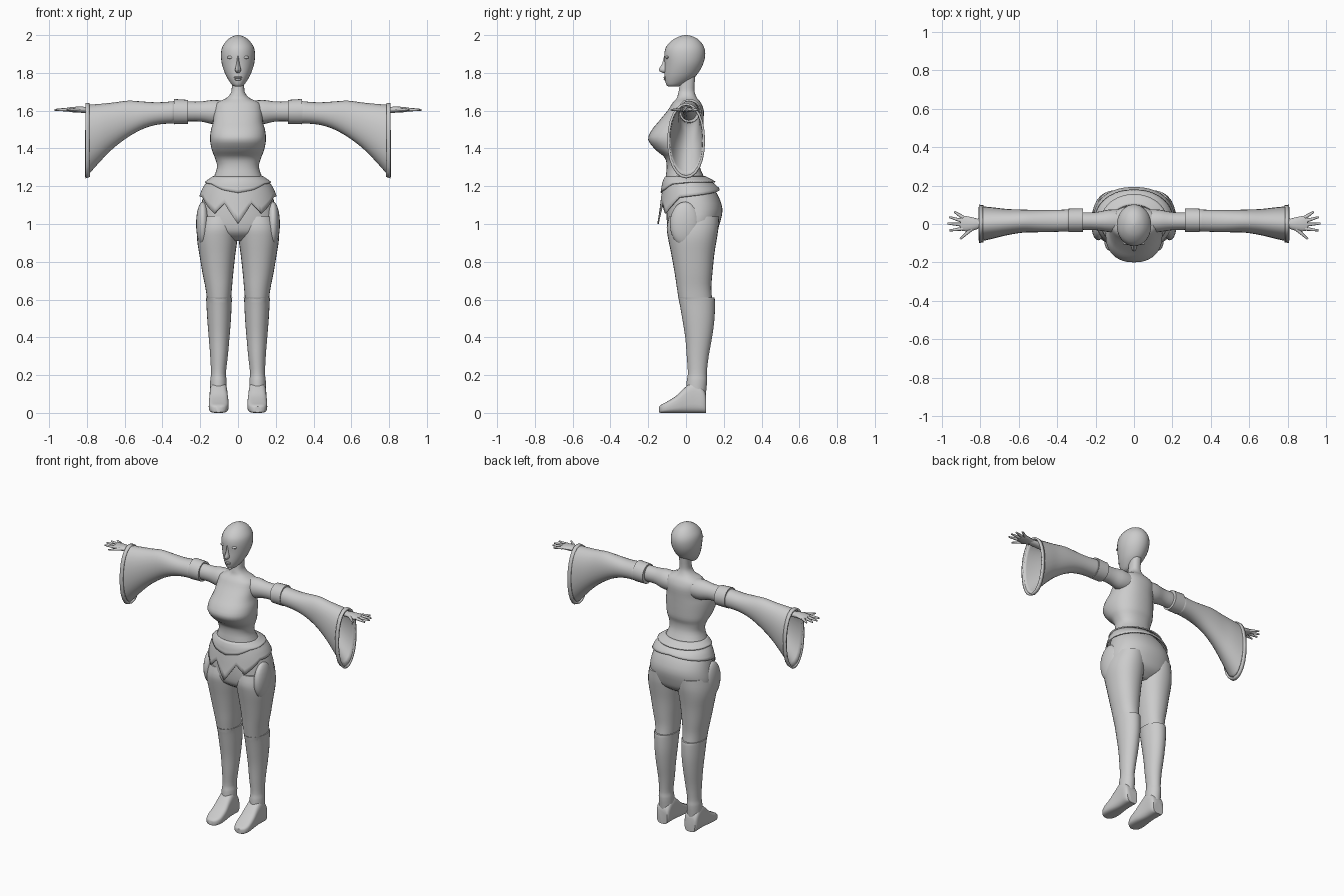
import bpy, bmesh, math
from mathutils import Vector, Matrix


def finish(name, bm, mirror=False, thick=0, angle=40):
    bmesh.ops.recalc_face_normals(bm, faces=bm.faces[:])
    me = bpy.data.meshes.new(name)
    bm.to_mesh(me)
    bm.free()
    ob = bpy.data.objects.new(name, me)
    bpy.context.collection.objects.link(ob)
    if thick:
        m = ob.modifiers.new("shell", 'SOLIDIFY')
        m.thickness, m.offset = thick, 0
    if mirror:
        ob.modifiers.new("mirror", 'MIRROR')
    bpy.ops.object.select_all(action='DESELECT')
    ob.select_set(True)
    bpy.context.view_layer.objects.active = ob
    bpy.ops.object.shade_smooth_by_angle(angle=math.radians(angle))
    return ob


def skin(bm, rows, caps):
    rings = [[bm.verts.new(p) for p in r] for r in rows]
    n = len(rings[0])
    for a, b in zip(rings, rings[1:]):
        for i in range(n):
            j = (i + 1) % n
            bm.faces.new((a[i], a[j], b[j], b[i]))
    if caps:
        bm.faces.new(rings[0])
        bm.faces.new(rings[-1])


def loft(name, axis, secs, n=28, p=1.0, sub=3, caps=True, **kw):
    """Sections are (position, u_min, u_max, v_min, v_max), smoothly interpolated."""
    rows = []
    k = len(secs)
    for i in range(k - 1):
        q = [Vector(secs[min(max(i + d, 0), k - 1)]) for d in (-1, 0, 1, 2)]
        for s in range(sub):
            t = s / sub
            rows.append(q[1] + 0.5 * t * (q[2] - q[0] + t * (2 * q[0] - 5 * q[1] + 4 * q[2] - q[3]
                        + t * (3 * (q[1] - q[2]) + q[3] - q[0]))))
    rows.append(Vector(secs[-1]))
    pts = []
    for a, u0, u1, v0, v1 in rows:
        ring = []
        for i in range(n):
            t = 2 * math.pi * i / n
            c, s = math.cos(t), math.sin(t)
            u = (u0 + u1) / 2 + (u1 - u0) / 2 * math.copysign(abs(c) ** p, c)
            v = (v0 + v1) / 2 + (v1 - v0) / 2 * math.copysign(abs(s) ** p, s)
            ring.append({'z': (u, v, a), 'x': (a, u, v), 'y': (u, a, v)}[axis])
        pts.append(ring)
    bm = bmesh.new()
    skin(bm, pts, caps)
    return finish(name, bm, **kw)


def upright(name, secs, **kw):
    """Centred vertical loft from (z, half_width, y_front, y_back)."""
    return loft(name, 'z', [(z, -w, w, f, b) for z, w, f, b in secs], **kw)


def ball(name, c, r, mirror=False):
    bm = bmesh.new()
    bmesh.ops.create_uvsphere(bm, u_segments=20, v_segments=12, radius=1,
                              matrix=Matrix.Translation(c) @ Matrix.Diagonal((*r, 1)))
    return finish(name, bm, mirror)


def skirt(name, prof, edge, n=72):
    """Flared shell; prof (z, half_width, y_front, y_back), edge (degrees from front, z)."""
    def lerp(table, x):
        for a, b in zip(table, table[1:]):
            if a[0] <= x <= b[0]:
                f = (x - a[0]) / (b[0] - a[0])
                return [g + (h - g) * f for g, h in zip(a[1:], b[1:])]
        return table[-1][1:]
    top = prof[-1][0]
    rows = []
    for r in range(6):
        ring = []
        for i in range(n):
            d = 360 * i / n
            low = lerp(edge, min(d, 360 - d))[0]
            z = top + (low - top) * r / 5
            w, f, b = lerp(prof, z)
            c = math.cos(math.radians(d))
            ring.append((w * math.sin(math.radians(d)), (f + b) / 2 - (b - f) / 2 * c, z))
        rows.append(ring)
    bm = bmesh.new()
    skin(bm, rows, False)
    return finish(name, bm, thick=0.008)


# Head and face
upright("head", [(1.727, .012, -.09, -.05), (1.735, .03, -.103, -.02), (1.765, .052, -.112, .03),
                 (1.80, .07, -.114, .065), (1.85, .086, -.113, .092), (1.90, .09, -.115, .102),
                 (1.94, .082, -.104, .094), (1.975, .056, -.07, .068), (1.993, .028, -.035, .035),
                 (2.0, .005, -.006, .006)], n=32)
upright("nose", [(1.89, .006, -.116, -.08), (1.85, .009, -.126, -.08), (1.815, .016, -.144, -.08),
                 (1.80, .008, -.122, -.08)], n=12)
ball("eye", (.039, -.099, 1.882), (.02, .01, .008), True)
ball("upper_lip", (0, -.109, 1.776), (.022, .011, .006))
ball("lower_lip", (0, -.107, 1.766), (.018, .011, .007))

# Torso with bust and neck
upright("torso", [(1.18, .155, -.10, .13), (1.24, .132, -.108, .10), (1.30, .111, -.102, .074),
                  (1.35, .122, -.112, .072), (1.39, .138, -.158, .084), (1.445, .148, -.20, .088),
                  (1.495, .144, -.183, .09), (1.54, .132, -.147, .092), (1.60, .128, -.098, .094),
                  (1.64, .115, -.072, .08), (1.665, .064, -.05, .06), (1.69, .04, -.042, .048),
                  (1.72, .033, -.036, .044), (1.79, .034, -.03, .05)], n=36, p=.88)

# Two-layer peplum at the hips
skirt("peplum_lower", [(1.0, .222, -.148, .2), (1.06, .216, -.138, .2), (1.14, .204, -.128, .195),
                       (1.19, .184, -.12, .17), (1.23, .155, -.112, .125)],
      [(0, 1.0), (20, 1.11), (35, 1.055), (65, 1.14), (110, 1.155), (180, 1.18)])
skirt("peplum_upper", [(1.15, .2, -.133, .18), (1.22, .174, -.122, .158), (1.25, .13, -.108, .10)],
      [(0, 1.165), (25, 1.18), (50, 1.21), (90, 1.222), (180, 1.222)])

# Trousers
upright("hips", [(1.22, .14, -.10, .12), (1.16, .178, -.10, .165), (1.08, .2, -.103, .193),
                 (1.0, .209, -.10, .178), (.95, .18, -.085, .155), (.91, .07, -.03, .10)], n=36, p=.9)
loft("trouser_leg", 'z', [(1.04, .01, .2, -.09, .175), (.98, 0, .215, -.102, .172),
                          (.92, .003, .217, -.094, .163), (.84, .014, .205, -.078, .15),
                          (.74, .025, .188, -.06, .14), (.66, .032, .172, -.048, .134),
                          (.585, .038, .162, -.036, .14)], p=.92, mirror=True)
ball("side_pocket", (.186, -.005, 1.0), (.036, .08, .118), True)

# Boots
loft("boot_shaft", 'z', [(.61, .03, .17, -.042, .15), (.59, .033, .168, -.036, .153),
                         (.50, .037, .163, -.02, .151), (.40, .045, .155, -.004, .138),
                         (.30, .054, .147, .004, .12), (.21, .064, .143, .01, .11),
                         (.17, .06, .147, .004, .112), (.09, .06, .147, .0, .104)], mirror=True)
loft("boot_foot", 'y', [(.107, .065, .14, 0, .09), (.09, .057, .15, 0, .13), (.04, .056, .15, 0, .165),
                        (-.005, .054, .151, 0, .135), (-.05, .05, .154, 0, .092),
                        (-.10, .052, .154, 0, .06), (-.13, .066, .142, 0, .044),
                        (-.142, .085, .122, .003, .033)], p=.6, mirror=True)

# Arms, bands and bell sleeves
loft("arm", 'x', [(.06, -.045, .075, 1.53, 1.65), (.13, -.042, .075, 1.528, 1.657),
                  (.20, -.032, .062, 1.543, 1.648), (.30, -.03, .06, 1.545, 1.648),
                  (.50, -.024, .05, 1.565, 1.64), (.70, -.02, .036, 1.58, 1.625),
                  (.83, -.022, .026, 1.588, 1.62)], n=20, mirror=True)
loft("arm_band", 'x', [(.265, -.042, .082, 1.53, 1.657), (.34, -.042, .08, 1.528, 1.662)],
     n=24, sub=1, mirror=True)
loft("bell_sleeve", 'x', [(.33, -.036, .073, 1.536, 1.648), (.42, -.038, .07, 1.53, 1.641),
                          (.50, -.04, .07, 1.508, 1.645), (.58, -.042, .072, 1.465, 1.65),
                          (.66, -.055, .075, 1.405, 1.64), (.73, -.072, .083, 1.335, 1.633),
                          (.80, -.088, .09, 1.256, 1.628)], n=24, p=.95, caps=False,
     thick=.006, mirror=True)
loft("sleeve_rim", 'x', [(.786, -.09, .092, 1.255, 1.634), (.808, -.093, .095, 1.247, 1.634)],
     n=24, p=.95, sub=1, caps=False, thick=.012, mirror=True)

# Hands
loft("palm", 'x', [(.81, -.024, .026, 1.59, 1.62), (.84, -.034, .034, 1.59, 1.622),
                   (.88, -.038, .042, 1.592, 1.619), (.905, -.032, .04, 1.597, 1.615)],
     n=16, mirror=True)
fingers = {"little_finger": ((.89, .034), (.937, .064)), "ring_finger": ((.895, .016), (.962, .036)),
           "middle_finger": ((.895, -.004), (.972, .003)), "index_finger": ((.89, -.024), (.962, -.034)),
           "thumb": ((.845, -.025), (.905, -.078))}
for name, (a, b) in fingers.items():
    a, b = Vector((*a, 1.606)), Vector((*b, 1.604))
    bm = bmesh.new()
    d = b - a
    bmesh.ops.create_cone(bm, cap_ends=True, segments=8, radius1=.0105, radius2=.005, depth=d.length,
                          matrix=Matrix.Translation((a + b) / 2) @ d.to_track_quat('Z', 'Y').to_matrix().to_4x4())
    finish(name, bm, True, angle=60)
